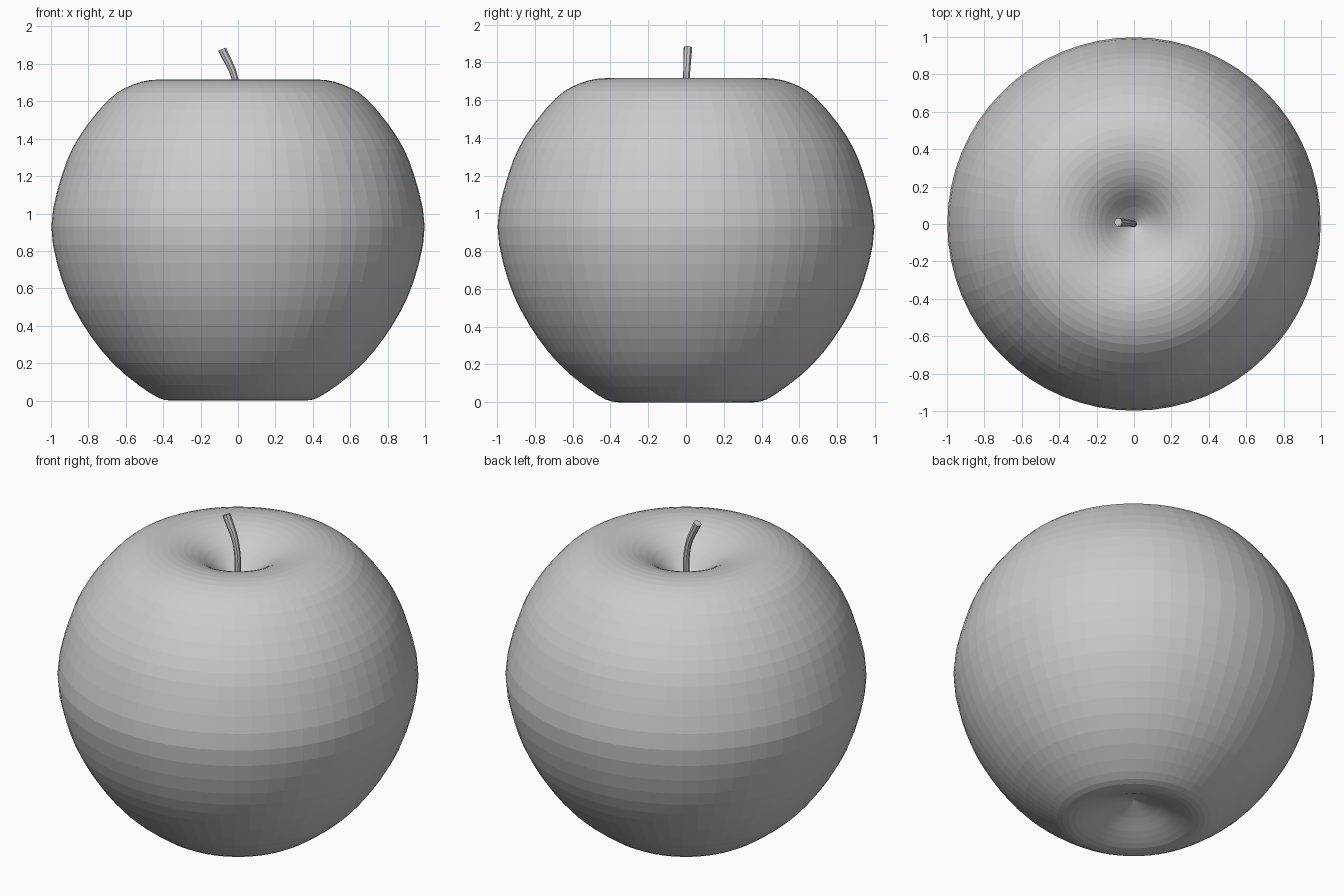
import bpy
import bmesh
import math
from mathutils import Vector

if "Cube" in bpy.data.objects:
    bpy.data.objects.remove(bpy.data.objects["Cube"], do_unlink=True)


def smooth_profile(points, steps):
    """Catmull-Rom curve through (radius, height) points."""
    pts = [Vector(p) for p in points]
    pts = [2 * pts[0] - pts[1]] + pts + [2 * pts[-1] - pts[-2]]
    curve = []
    for a, b, c, d in zip(pts, pts[1:], pts[2:], pts[3:]):
        for i in range(steps):
            t = i / steps
            curve.append(0.5 * (2 * b + (c - a) * t
                                + (2 * a - 5 * b + 4 * c - d) * t ** 2
                                + (3 * b - a - 3 * c + d) * t ** 3))
    return curve + [pts[-2]]


def lathe(name, profile, segments):
    """Spin a profile about z, closing it at both poles."""
    bm = bmesh.new()
    verts = [bm.verts.new((p.x, 0, p.y)) for p in profile]
    edges = [bm.edges.new(pair) for pair in zip(verts, verts[1:])]
    bmesh.ops.spin(bm, geom=verts + edges, cent=(0, 0, 0), axis=(0, 0, 1),
                   angle=math.tau, steps=segments, use_duplicate=False)
    bmesh.ops.remove_doubles(bm, verts=bm.verts, dist=0.0005)
    bmesh.ops.recalc_face_normals(bm, faces=bm.faces)
    mesh = bpy.data.meshes.new(name)
    bm.to_mesh(mesh)
    bm.free()
    obj = bpy.data.objects.new(name, mesh)
    bpy.context.collection.objects.link(obj)
    return obj


# Fruit body: bottom dimple, rounded side, top dimple
body_profile = [
    (0, 0.13), (0.13, 0.085), (0.25, 0.03), (0.36, 0.0), (0.47, 0.04),
    (0.67, 0.2), (0.83, 0.41), (0.94, 0.64), (0.998, 0.93), (0.94, 1.21),
    (0.85, 1.41), (0.69, 1.61), (0.56, 1.69), (0.43, 1.716),
    (0.3, 1.695), (0.19, 1.635), (0.09, 1.54), (0, 1.47),
]
lathe("fruit_body", smooth_profile(body_profile, 3), 64)

# Stem: tapered curve leaning towards -x
curve = bpy.data.curves.new("stem", "CURVE")
curve.dimensions = "3D"
curve.bevel_depth = 0.02
curve.bevel_resolution = 2
curve.use_fill_caps = True
curve.resolution_u = 6
spline = curve.splines.new("BEZIER")
path = [((0, 0, 1.46), 0.85), ((-0.016, 0.003, 1.72), 0.9),
        ((-0.085, 0.01, 1.878), 1.15)]
spline.bezier_points.add(len(path) - 1)
for point, (position, radius) in zip(spline.bezier_points, path):
    point.co = position
    point.radius = radius
    point.handle_left_type = point.handle_right_type = "AUTO"
stem = bpy.data.objects.new("stem", curve)
bpy.context.collection.objects.link(stem)

# Turn the stem into a mesh with smooth sides and crisp ends
bpy.ops.object.select_all(action="DESELECT")
stem.select_set(True)
bpy.context.view_layer.objects.active = stem
bpy.ops.object.convert(target="MESH")
bpy.ops.object.shade_smooth_by_angle(angle=math.radians(40))
